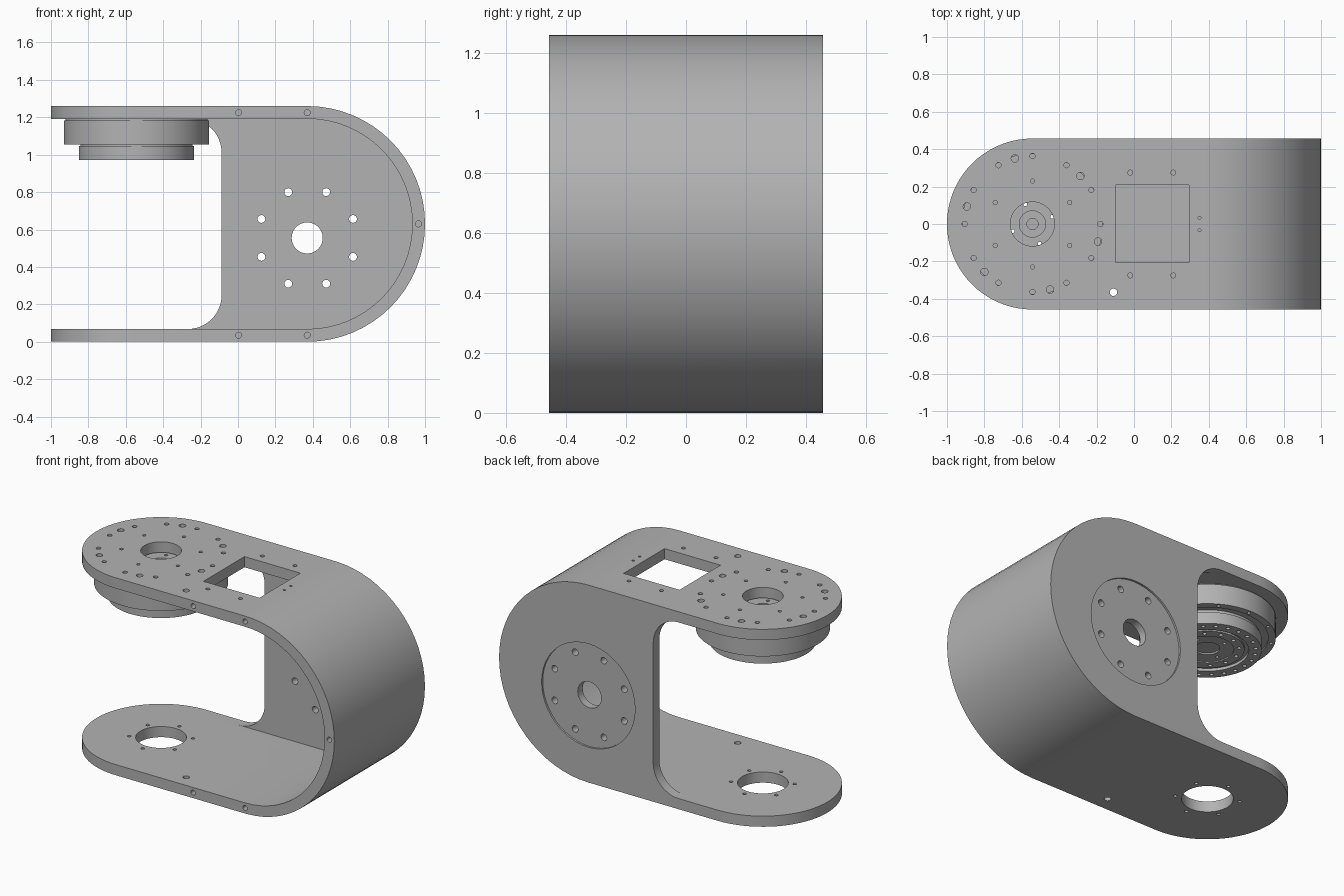
import bpy, bmesh
from math import cos, sin, pi, radians

default = bpy.data.objects.get("Cube")
if default:
    bpy.data.objects.remove(default)

grey = bpy.data.materials.new("machined_grey")
grey.use_nodes = True
colour = (0.45, 0.45, 0.45, 1)
grey.diffuse_color = colour
grey.node_tree.nodes["Principled BSDF"].inputs["Base Color"].default_value = colour

HALF_W, H, T = 0.457, 1.26, 0.068      # half depth, height, wall thickness
R = H / 2                              # radius of the big bend
BEND_X, AXIS_X = 0.37, -0.543          # bend centre, motor axis
HUB_Z = 0.555                          # centre of the rear flange


def add_object(name, bm):
    bmesh.ops.recalc_face_normals(bm, faces=bm.faces)
    mesh = bpy.data.meshes.new(name)
    bm.to_mesh(mesh)
    bm.free()
    obj = bpy.data.objects.new(name, mesh)
    bpy.context.collection.objects.link(obj)
    mesh.materials.append(grey)
    return obj


def arc(cx, cz, r, a0, a1, n):
    return [(cx + r * cos(radians(a0 + (a1 - a0) * i / n)),
             cz + r * sin(radians(a0 + (a1 - a0) * i / n))) for i in range(n + 1)]


def prism(name, points, lo, hi, axis="y"):
    """Extrude a closed outline along y (outline in xz) or z (outline in xy)."""
    place = (lambda a, b, h: (a, h, b)) if axis == "y" else (lambda a, b, h: (a, b, h))
    bm = bmesh.new()
    face = bm.faces.new([bm.verts.new(place(a, b, lo)) for a, b in points])
    new = bmesh.ops.extrude_face_region(bm, geom=[face])["geom"]
    verts = [v for v in new if isinstance(v, bmesh.types.BMVert)]
    bmesh.ops.translate(bm, verts=verts, vec=place(0, 0, hi - lo))
    return add_object(name, bm)


def drill(name, holes, lo, hi, axis="z"):
    """Many cylinders (a, b, radius) in one cutter."""
    bm = bmesh.new()
    for a, b, r in holes:
        rings = []
        n = 48 if r > 0.05 else 16
        for h in (lo, hi):
            rings.append([bm.verts.new((x, y, h) if axis == "z" else (x, h, y))
                          for x, y in arc(a, b, r, 0, 360, n)[:-1]])
            bm.faces.new(rings[-1])
        for i in range(n):
            j = (i + 1) % n
            bm.faces.new((rings[0][i], rings[0][j], rings[1][j], rings[1][i]))
    return add_object(name, bm)


def ring(cx, cy, radius, count, start, r):
    return [(x, y, r) for x, y in arc(cx, cy, radius, start, start + 360, count)[:-1]]


def lathe(name, profile, steps=72):
    bm = bmesh.new()
    verts = [bm.verts.new((r, 0, z)) for r, z in profile]
    edges = [bm.edges.new(pair) for pair in zip(verts, verts[1:])]
    bmesh.ops.spin(bm, geom=verts + edges, cent=(0, 0, 0), axis=(0, 0, 1),
                   angle=2 * pi, steps=steps)
    bmesh.ops.remove_doubles(bm, verts=bm.verts, dist=1e-5)
    bmesh.ops.translate(bm, verts=bm.verts, vec=(AXIS_X, 0, 0))
    return add_object(name, bm)


def boolean(obj, cutter, operation="DIFFERENCE"):
    cutter.hide_render = True
    mod = obj.modifiers.new("cut", "BOOLEAN")
    mod.operation, mod.object, mod.solver = operation, cutter, "EXACT"
    bpy.context.view_layer.objects.active = obj
    bpy.ops.object.modifier_apply(modifier=mod.name)
    bpy.data.objects.remove(cutter)


def smooth(obj):
    bpy.ops.object.select_all(action="DESELECT")
    obj.select_set(True)
    bpy.context.view_layer.objects.active = obj
    bpy.ops.object.shade_smooth_by_angle(angle=radians(25))


# Bracket: solid side profile, rounded arm ends, then hollowed from the front
bracket = prism("bracket", [(-1, 0)] + arc(BEND_X, R, R, -90, 90, 32) + [(-1, H)],
                -HALF_W, HALF_W)
plan = arc(AXIS_X, 0, HALF_W, 90, 270, 40) + [(1.2, -HALF_W - 0.0), (1.2, HALF_W)]
boolean(bracket, prism("arm_plan", plan, -0.2, H + 0.2, "z"), "INTERSECT")
boolean(bracket, prism("cavity", [(-1.2, T)] + arc(BEND_X, R, R - T, -90, 90, 32)
                       + [(-1.2, H - T)], -0.6, HALF_W - 0.062))

# Opening between the arms with filleted rear wall
FIL, EDGE = 0.18, -0.088
opening = ([(-1.2, T)] + arc(EDGE - FIL, T + FIL, FIL, -90, 0, 12)
           + arc(EDGE - FIL, H - T - FIL, FIL, 0, 90, 12) + [(-1.2, H - T)])
boolean(bracket, prism("opening", opening, 0.2, 0.6))

# Square window in the top
window = [(-0.1, -0.205), (0.295, -0.205), (0.295, 0.208), (-0.1, 0.208)]
boolean(bracket, prism("window", window, 1.1, 1.4, "z"))

# Rear flange: shallow round recess, shaft hole and bolt circle
boolean(bracket, drill("flange_recess", [(BEND_X, HUB_Z, 0.33)], HALF_W - 0.012, 0.6, "y"))
boolean(bracket, drill("flange_holes", [(BEND_X, HUB_Z, 0.083)]
                       + ring(BEND_X, HUB_Z, 0.265, 8, 22.5, 0.021), 0.2, 0.6, "y"))

# Top arm holes
top_holes = [(AXIS_X, 0, 0.118), (-0.11, -0.365, 0.02)]
top_holes += ring(AXIS_X, 0, 0.363, 12, 0, 0.014)
top_holes += ring(AXIS_X, 0, 0.363, 6, 45, 0.02)
top_holes += ring(AXIS_X, 0, 0.23, 6, 30, 0.011)
top_holes += [(x, s * 0.275, 0.013) for x in (-0.02, 0.21) for s in (-1, 1)]
top_holes += [(0.35, s * 0.033, 0.008) for s in (-1, 1)]
boolean(bracket, drill("top_holes", top_holes, 1.1, 1.4))

# Bottom arm holes
boolean(bracket, drill("bottom_holes", [(AXIS_X, 0, 0.147), (-0.11, -0.365, 0.02)]
                       + ring(AXIS_X, 0, 0.185, 6, 30, 0.011), -0.2, 0.2))

# Screw holes in the front rim
rim = [(x, z, 0.016) for x in (0.003, BEND_X) for z in (0.035, H - 0.035)]
boolean(bracket, drill("rim_holes", rim + [(0.965, R, 0.016)], -0.6, -0.36, "y"))
smooth(bracket)

# Motor drive under the top arm: stepped turned body
drive = lathe("drive_unit", [
    (0, 1.165), (0.03, 1.165), (0.03, 1.178), (0.06, 1.178), (0.06, 1.17), (0.07, 1.17),
    (0.07, 1.18), (0.375, 1.18), (0.375, H - T - 0.001), (0.38, H - T - 0.001),
    (0.38, 1.183), (0.388, 1.183), (0.388, 1.055), (0.345, 1.055), (0.345, 1.065),
    (0.3, 1.065), (0.3, 1.046), (0.308, 1.046), (0.308, 0.972), (0.235, 0.972),
    (0.235, 0.99), (0.21, 0.99), (0.21, 0.978), (0.15, 0.978), (0.15, 0.985),
    (0.07, 0.985), (0.07, 0.995), (0, 0.995)])
boolean(drive, drill("drive_through_holes", ring(AXIS_X, 0, 0.112, 4, 20, 0.01), 0.8, 1.3))
boolean(drive, drill("drive_face_holes", ring(AXIS_X, 0, 0.275, 24, 0, 0.012)
                     + ring(AXIS_X, 0, 0.18, 12, 15, 0.012), 0.9, 1.01))
boolean(drive, drill("drive_collar_holes", ring(AXIS_X, 0, 0.366, 12, 0, 0.01), 1.04, 1.09))
smooth(drive)
